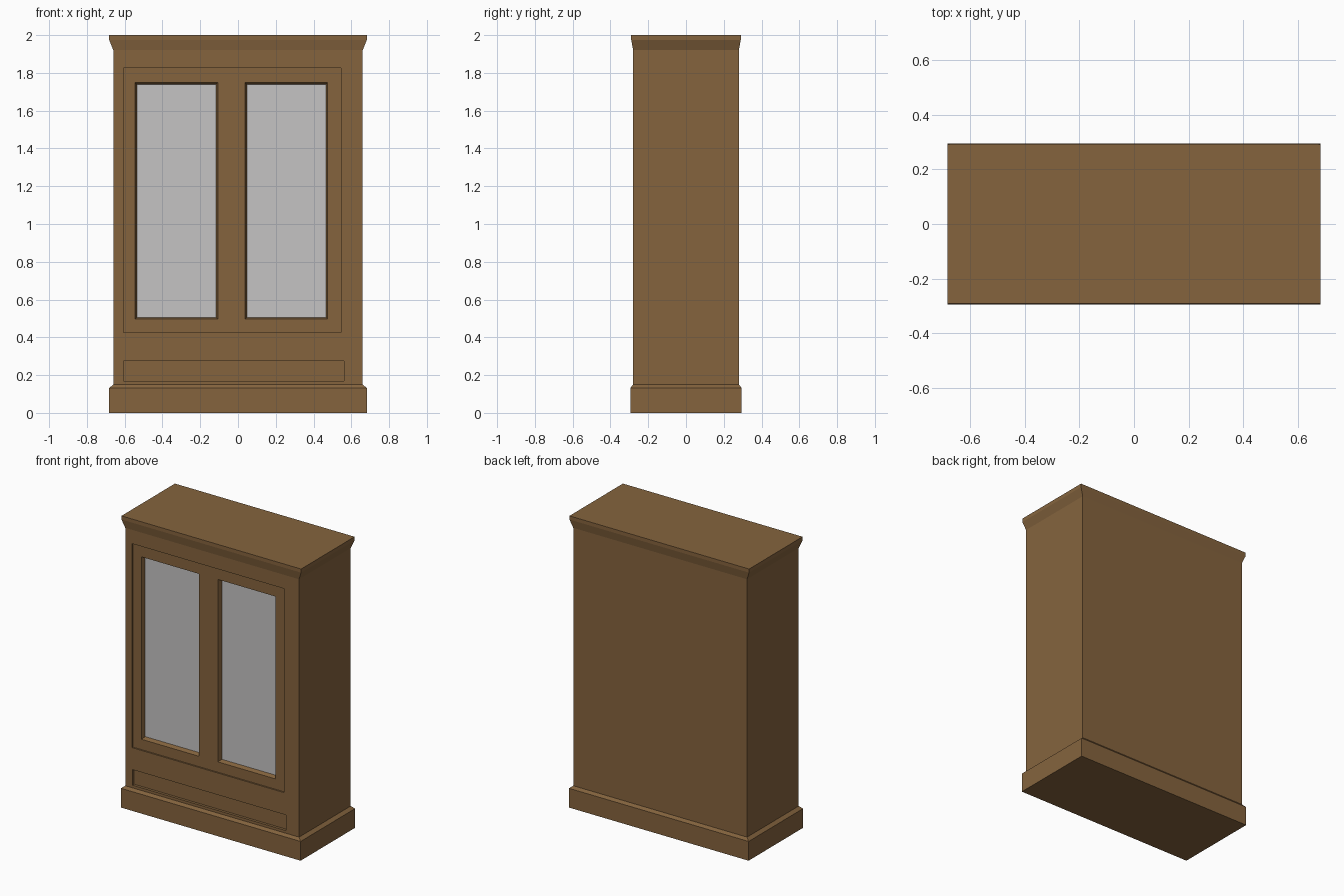
import bpy, bmesh

if "Cube" in bpy.data.objects:
    bpy.data.objects.remove(bpy.data.objects["Cube"])

def material(name, rgb):
    m = bpy.data.materials.new(name)
    m.diffuse_color = (*rgb, 1)
    m.use_nodes = True
    m.node_tree.nodes["Principled BSDF"].inputs["Base Color"].default_value = m.diffuse_color
    return m

WOOD = material("brown wood", (0.235, 0.127, 0.048))
GLASS = material("grey glass", (0.56, 0.55, 0.55))

def loft(name, rings, mat):
    """Closed solid through a list of four-cornered rings."""
    bm = bmesh.new()
    loops = [[bm.verts.new(p) for p in ring] for ring in rings]
    for a, b in zip(loops, loops[1:]):
        for i in range(4):
            j = (i + 1) % 4
            bm.faces.new((a[i], a[j], b[j], b[i]))
    bm.faces.new(loops[0][::-1])
    bm.faces.new(loops[-1])
    bmesh.ops.recalc_face_normals(bm, faces=bm.faces[:])
    me = bpy.data.meshes.new(name)
    bm.to_mesh(me)
    bm.free()
    me.materials.append(mat)
    ob = bpy.data.objects.new(name, me)
    bpy.context.collection.objects.link(ob)
    return ob

def level(hx, hy, z):
    return [(-hx, -hy, z), (hx, -hy, z), (hx, hy, z), (-hx, hy, z)]

def upright(rect, y, inset=0):
    x0, x1, z0, z1 = rect
    x0, x1, z0, z1 = x0 + inset, x1 - inset, z0 + inset, z1 - inset
    return [(x0, y, z0), (x1, y, z0), (x1, y, z1), (x0, y, z1)]

def carve(target, rings):
    cutter = loft("cutter", rings, WOOD)
    cutter.hide_render = True
    mod = target.modifiers.new("cut", 'BOOLEAN')
    mod.operation = 'DIFFERENCE'
    mod.solver = 'EXACT'
    mod.object = cutter
    bpy.context.view_layer.objects.active = target
    bpy.ops.object.modifier_apply(modifier=mod.name)
    bpy.data.objects.remove(cutter)

# Main body with chamfered plinth below and flared cornice above
loft("plinth", [level(.682, .295, 0), level(.682, .295, .132), level(.66, .28, .15)], WOOD)
carcass = loft("carcass", [level(.66, .28, .15), level(.66, .28, 1.92)], WOOD)
loft("cornice", [level(.66, .28, 1.92), level(.682, .29, 1.975), level(.682, .29, 2)], WOOD)

# Shallow recesses of the door field and the drawer front
door = (-.607, .545, .425, 1.825)
drawer = (-.605, .56, .168, .275)
carve(carcass, [upright(door, -.32), upright(door, -.27)])
carve(carcass, [upright(drawer, -.32), upright(drawer, -.262)])

# Window pockets with sloped edges, each closed by a pane
for side, rect in (("left", (-.545, -.107, .496, 1.748)), ("right", (.037, .475, .496, 1.748))):
    carve(carcass, [upright(rect, -.30), upright(rect, -.27), upright(rect, -.24, .01)])
    loft(side + "_pane", [upright(rect, -.242, .01), upright(rect, -.238, .01)], GLASS)
